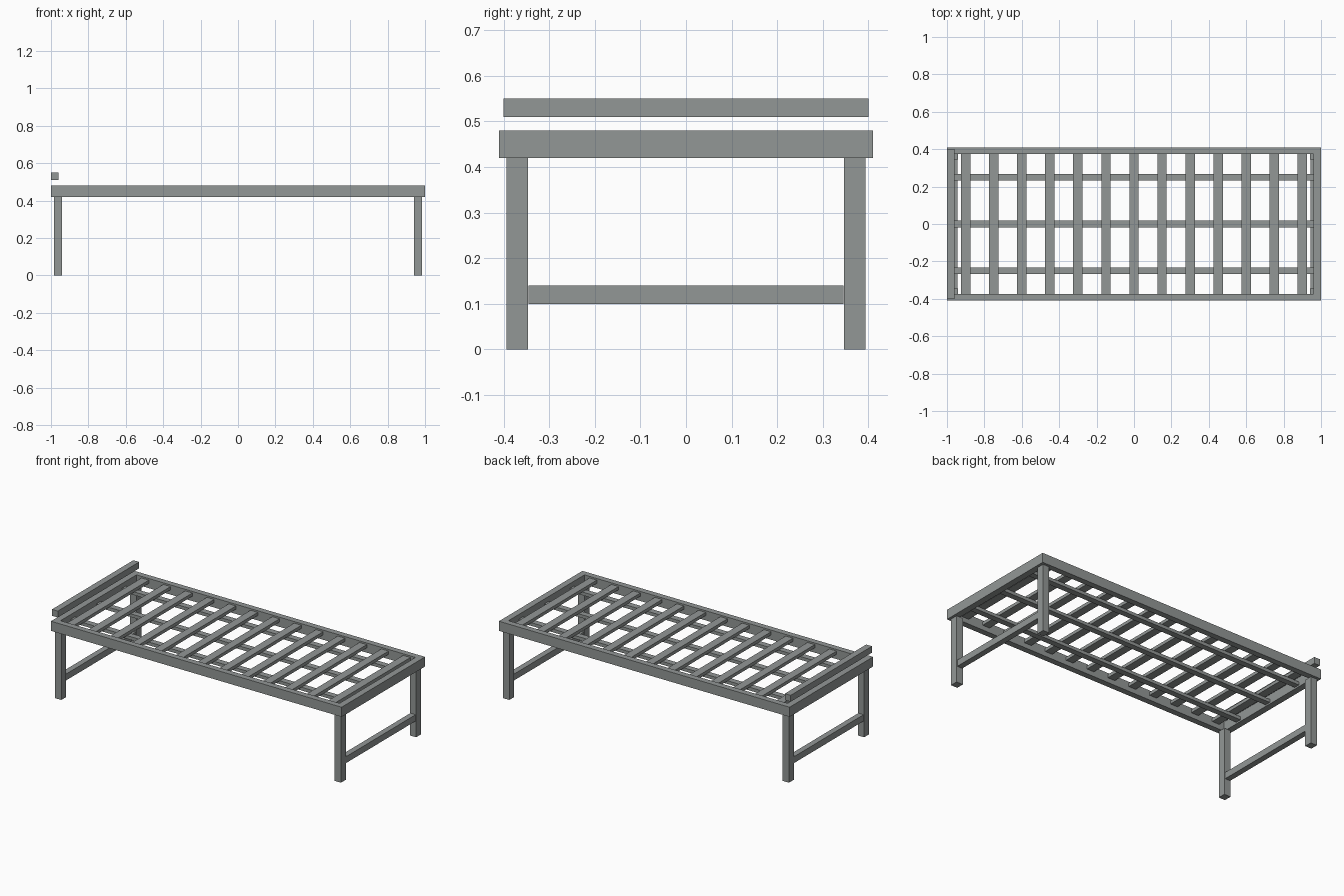
import bpy
import bmesh
from mathutils import Matrix, Vector

cube = bpy.data.objects.get("Cube")
if cube:
    bpy.data.objects.remove(cube, do_unlink=True)

steel = bpy.data.materials.new("grey_steel")
steel.use_nodes = True
GREY = (0.29, 0.31, 0.305, 1.0)
steel.diffuse_color = GREY
steel.node_tree.nodes["Principled BSDF"].inputs["Base Color"].default_value = GREY


def bar(name, x, y, z):
    """Square bar filling the given (low, high) range on each axis."""
    lo, hi = (Vector(v) for v in zip(x, y, z))
    bm = bmesh.new()
    place = Matrix.Translation((lo + hi) / 2) @ Matrix.Diagonal((*(hi - lo), 1))
    bmesh.ops.create_cube(bm, size=1, matrix=place)
    mesh = bpy.data.meshes.new(name)
    bm.to_mesh(mesh)
    bm.free()
    mesh.materials.append(steel)
    obj = bpy.data.objects.new(name, mesh)
    bpy.context.collection.objects.link(obj)


def span(centre, width):
    return centre - width / 2, centre + width / 2


RAIL_Z = (0.42, 0.48)
INNER_X, INNER_Y = 0.96, 0.373

# Outer frame, legs and low stretchers
for sx, end in ((-1, "head"), (1, "foot")):
    bar(f"{end}_rail", span(sx * 0.98, 0.04), (-INNER_Y, INNER_Y), RAIL_Z)
    bar(f"{end}_stretcher", span(sx * 0.9625, 0.036), (-0.345, 0.345), (0.10, 0.14))
    for sy, side in ((-1, "front"), (1, "back")):
        bar(f"{end}_{side}_leg", span(sx * 0.962, 0.044), span(sy * 0.37, 0.048), (0, 0.42))

for sy, side in ((-1, "front"), (1, "back")):
    bar(f"{side}_rail", (-1, 1), span(sy * 0.3915, 0.037), RAIL_Z)

# Cross slats resting on the long supports
for i in range(13):
    bar(f"slat_{i + 1}", span(-0.9 + 0.15 * i, 0.05), (-INNER_Y, INNER_Y), (0.45, 0.47))
for i in range(3):
    bar(f"long_support_{i + 1}", (-INNER_X, INNER_X), span(0.25 * (i - 1), 0.037), (0.43, 0.45))

# Raised bar at the head end
bar("head_bar", (-1, -0.96), (-0.40, 0.40), (0.51, 0.55))
